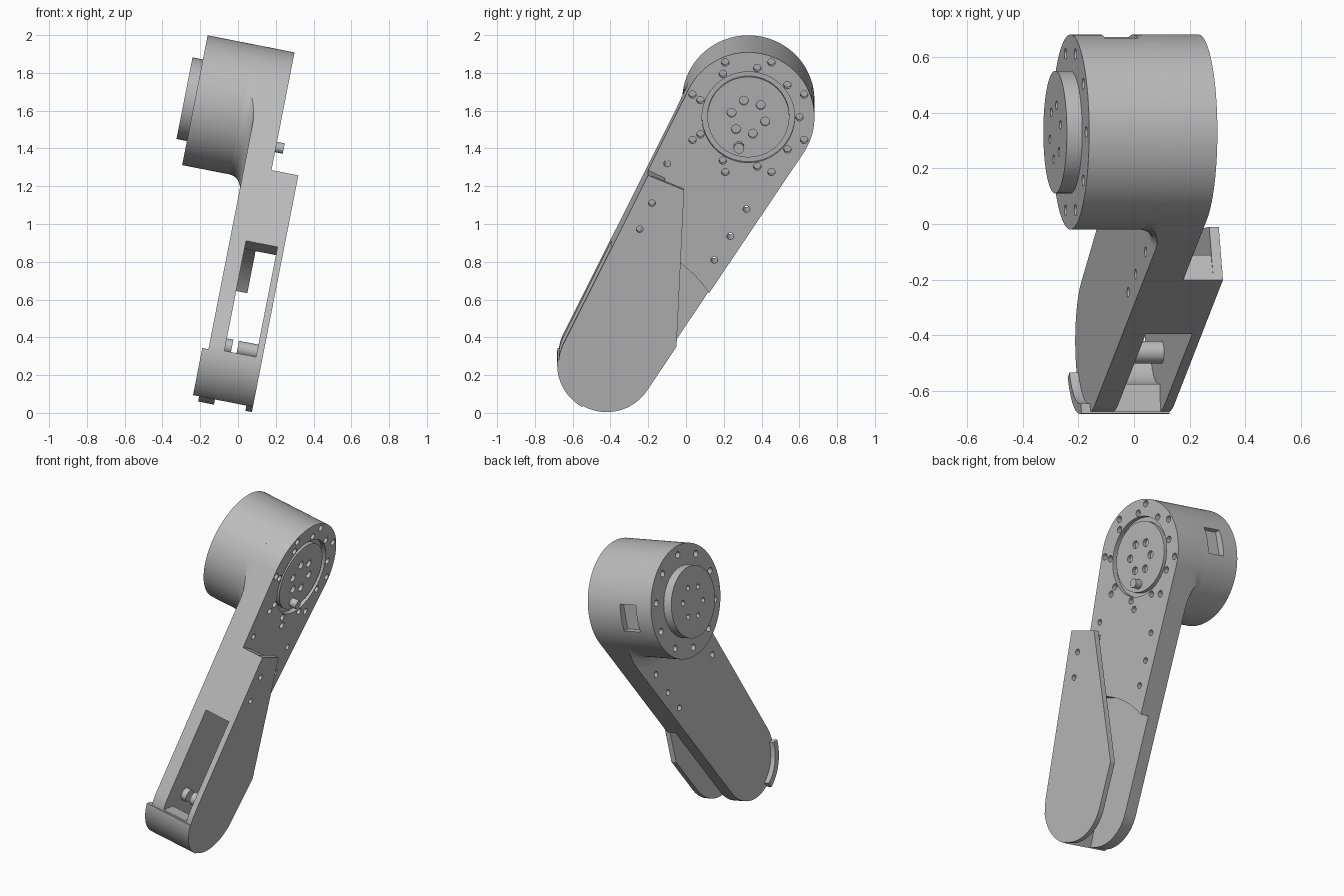
import bpy, bmesh, math
from mathutils import Matrix, Vector

cube = bpy.data.objects.get("Cube")
if cube:
    bpy.data.objects.remove(cube, do_unlink=True)

# Everything is built upright with the joint axis along x, then tilted
TILT = Matrix.Translation((0.232, 0, 1.565)) @ Matrix.Rotation(math.radians(11.1), 4, 'Y')
A, RA = Vector((0.33, 0.0)), 0.35          # shoulder circle (y, z)
B, RB = Vector((-0.42, -1.307)), 0.255     # lower end circle (y, z)

grey = bpy.data.materials.new("machined grey")
grey.use_nodes = True
grey.diffuse_color = (0.5, 0.5, 0.5, 1)
grey.node_tree.nodes["Principled BSDF"].inputs["Base Color"].default_value = (0.5, 0.5, 0.5, 1)


def finish(name, bm):
    bmesh.ops.recalc_face_normals(bm, faces=bm.faces)
    mesh = bpy.data.meshes.new(name)
    bm.to_mesh(mesh)
    bm.free()
    mesh.materials.append(grey)
    ob = bpy.data.objects.new(name, mesh)
    bpy.context.collection.objects.link(ob)
    ob.matrix_world = TILT
    return ob


def add_prism(bm, pts, x0, x1):
    face = bm.faces.new([bm.verts.new((x0, p[0], p[1])) for p in pts])
    ext = bmesh.ops.extrude_face_region(bm, geom=[face], use_keep_orig=True)
    verts = [v for v in ext["geom"] if isinstance(v, bmesh.types.BMVert)]
    bmesh.ops.translate(bm, verts=verts, vec=(x1 - x0, 0, 0))


def prism(name, pts, x0, x1):
    bm = bmesh.new()
    add_prism(bm, pts, x0, x1)
    return finish(name, bm)


def arc(c, r, a0, a1, n):
    return [c + r * Vector((math.cos(t), math.sin(t)))
            for t in (a0 + (a1 - a0) * i / n for i in range(n + 1))]


def circle(c, r, n=96):
    return arc(Vector(c), r, 0, 2 * math.pi, n)[:-1]


def sector(r0, r1, a0, a1):
    a0, a1 = math.radians(a0), math.radians(a1)
    return arc(B, r1, a0, a1, 20) + arc(B, r0, a1, a0, 20)


def cutters(name, items):
    bm = bmesh.new()
    for pts, x0, x1 in items:
        add_prism(bm, pts, x0, x1)
    ob = finish(name, bm)
    ob.hide_render = True
    return ob


def boolean(ob, tool, op='DIFFERENCE'):
    mod = ob.modifiers.new(op.title(), 'BOOLEAN')
    mod.operation, mod.object, mod.solver = op, tool, 'EXACT'


# Tapered arm outline: the hull of the two circles
d = B - A
heading = math.atan2(d.y, d.x)
spread = math.acos((RA - RB) / d.length)
front_a, back_a = heading - spread, heading + spread   # tangent normals
hull = (arc(A, RA, back_a, front_a + 2 * math.pi, 64)
        + arc(B, RB, front_a, back_a, 48))
normal = Vector((math.cos(front_a), math.sin(front_a)))
back_normal = Vector((math.cos(back_a), math.sin(back_a)))


def edge_point(n, z, depth=0.0):
    """Point at height z on the straight edge with normal n, moved inward by depth."""
    start, end = A + RA * n, B + RB * n
    return start.lerp(end, (z - start.y) / (end.y - start.y)) - n * depth


# Arm
arm_plate = prism("arm_plate", hull, -0.145, -0.06)
arm_body = prism("arm_body", hull, -0.06, 0)
boolean(arm_body, cutters("pocket_cutter", [(circle(B, 0.65), -0.1, 0.1)]))

# Front wall above the window, and the curved wall below it
prism("front_wall", [edge_point(normal, -0.285), edge_point(normal, -0.678),
                     edge_point(normal, -0.678, 0.1), edge_point(normal, -0.285, 0.1)],
      -0.06, 0.111)
prism("lower_wall", sector(0.155, 0.255, 172, 240), -0.061, 0.111)
prism("end_bumper", sector(0.225, 0.262, 174, 240), -0.178, 0.145)

# Outer cover plate, following the arm outline at its lower end
cover = ([edge_point(normal, -0.285)] + arc(B, RB, front_a, back_a, 48)
         + [edge_point(back_normal, -1.21), Vector((-0.01, -0.364))])
cover_plate = prism("cover_plate", cover, 0.11, 0.145)

# Pivot pins inside the fork
pivot = (-0.46, -1.245)
prism("long_pivot_pin", circle(pivot, 0.04, 32), 0.005, 0.111)
prism("short_pivot_pin", circle(pivot, 0.04, 32), -0.061, -0.025)

# Drum and its output disc
drum = prism("drum", circle(A, RA, 128), -0.469, -0.145)
disc = prism("output_disc", circle(A, 0.22), -0.525, -0.469)

# Fillet where the drum meets the arm
bm = bmesh.new()
f, n = 0.07, 96
rings = []
for i in range(9):
    a = i / 8 * math.pi / 2
    x, r = -0.145 - f + f * math.sin(a), RA + f - f * math.cos(a)
    rings.append([bm.verts.new((x, p.x, p.y)) for p in circle(A, r, n)])
for r0, r1 in zip(rings, rings[1:]):
    for i in range(n):
        j = (i + 1) % n
        bm.faces.new((r0[i], r0[j], r1[j], r1[i]))
bm.faces.new(rings[0])
bm.faces.new(rings[-1])
fillet = finish("drum_fillet", bm)
boolean(fillet, cutters("fillet_limit", [(hull, -0.3, -0.1)]), 'INTERSECT')


# Bolt circles
def bolts(radius, count, offset, x0, x1, r=0.02):
    return [(circle(A + radius * Vector((math.cos(t), math.sin(t))), r, 16), x0, x1)
            for t in (math.radians(offset) + 2 * math.pi * i / count for i in range(count))]


rear_holes = [(0.32, -0.495), (0.235, -0.642), (0.15, -0.77)]
front_holes = [(-0.1, -0.25), (-0.18, -0.435), (-0.245, -0.576)]
through = [(circle(p, 0.018, 16), -0.2, 0.2) for p in rear_holes + front_holes]

boolean(arm_body, cutters("groove_cutter", [(circle(A, 0.245), -0.03, 0.05)]))
boolean(arm_body, cutters("face_hole_cutter", bolts(0.27, 9, 0, -0.045, 0.02)
                          + bolts(0.32, 8, 22.5, -0.045, 0.02)))
through_holes = cutters("through_hole_cutter", through)
for ob in (arm_plate, arm_body, cover_plate):
    boolean(ob, through_holes)

# Hub inside the groove, with its bolts and dowel
hub = prism("hub", circle(A, 0.217), -0.031, -0.004)
boolean(hub, cutters("hub_hole_cutter", bolts(0.092, 6, 45, -0.025, 0.02, 0.024)))
prism("dowel_pin", circle((0.28, -0.16), 0.028, 24), -0.02, 0.042)

# Drum face holes, rear socket and disc holes
boolean(drum, cutters("drum_hole_cutter", bolts(0.295, 10, 18, -0.5, -0.43)))
socket = [(0.635, -0.08), (0.75, -0.08), (0.75, 0.09), (0.635, 0.09)]
boolean(drum, cutters("socket_cutter", [(socket, -0.36, -0.24)]))
boolean(disc, cutters("disc_hole_cutter", bolts(0.1, 6, 15, -0.56, -0.5, 0.016)))

# Apply the cuts, drop the cutters and smooth the curved walls
bpy.context.view_layer.update()
deps = bpy.context.evaluated_depsgraph_get()
parts = [o for o in bpy.context.collection.objects if o.type == 'MESH']
cut = {o: bpy.data.meshes.new_from_object(o.evaluated_get(deps))
       for o in parts if o.modifiers}
for ob, mesh in cut.items():
    ob.modifiers.clear()
    ob.data = mesh
for ob in parts:
    if ob.hide_render:
        bpy.data.objects.remove(ob, do_unlink=True)
        continue
    bpy.ops.object.select_all(action='DESELECT')
    ob.select_set(True)
    bpy.context.view_layer.objects.active = ob
    bpy.ops.object.shade_smooth_by_angle(angle=math.radians(30))
